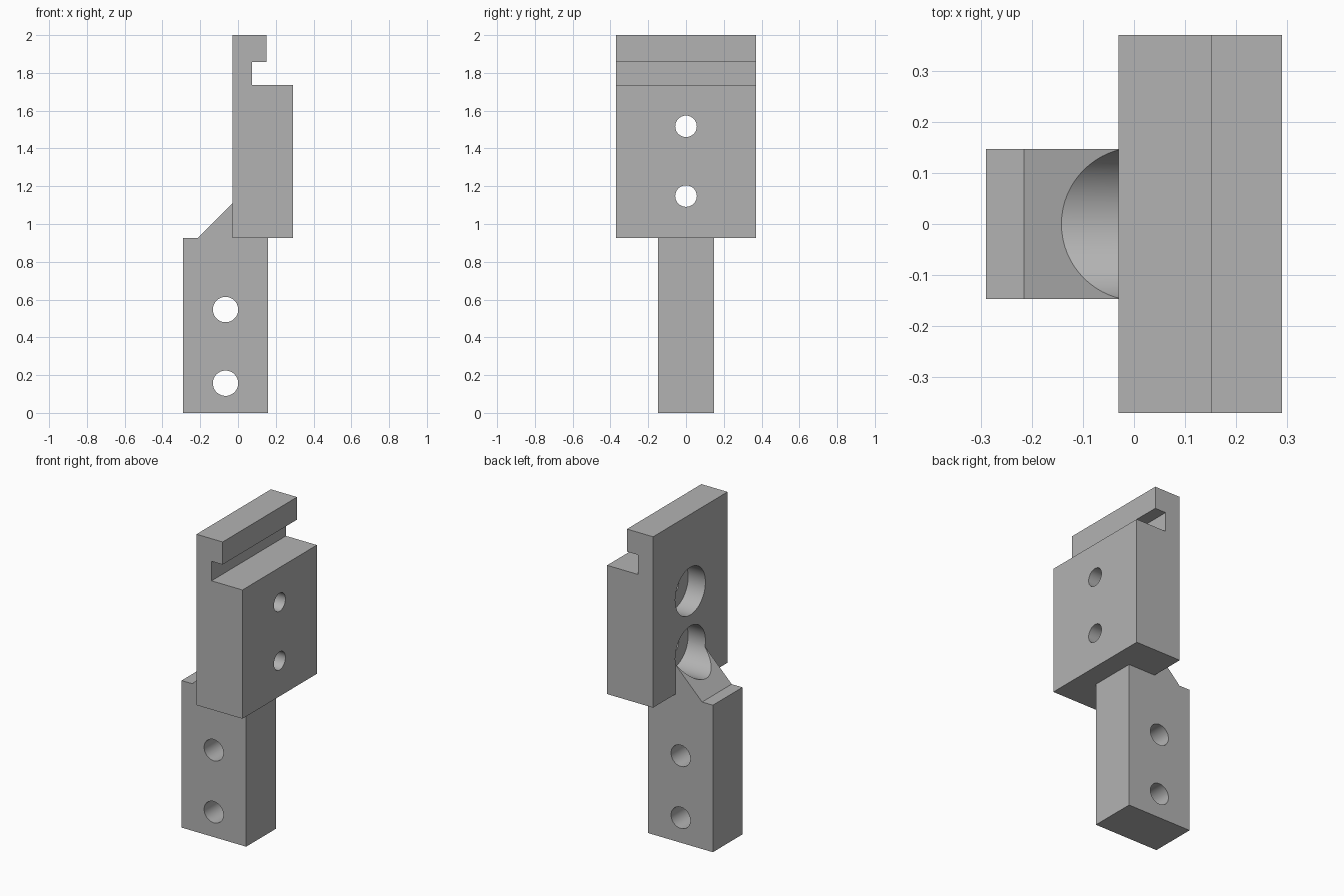
import bpy
import bmesh
from math import radians
from mathutils import Matrix

if "Cube" in bpy.data.objects:
    bpy.data.objects.remove(bpy.data.objects["Cube"])

grey = bpy.data.materials.new("plain grey")
grey.use_nodes = True
grey.diffuse_color = (0.45, 0.45, 0.45, 1)
grey.node_tree.nodes["Principled BSDF"].inputs["Base Color"].default_value = grey.diffuse_color


def add_object(name, bm):
    bmesh.ops.recalc_face_normals(bm, faces=bm.faces)
    mesh = bpy.data.meshes.new(name)
    bm.to_mesh(mesh)
    bm.free()
    mesh.materials.append(grey)
    obj = bpy.data.objects.new(name, mesh)
    bpy.context.collection.objects.link(obj)
    return obj


def extrude_profile(name, points, half_width):
    """Extrude an x-z outline symmetrically along y."""
    bm = bmesh.new()
    face = bm.faces.new([bm.verts.new((x, -half_width, z)) for x, z in points])
    result = bmesh.ops.extrude_face_region(bm, geom=[face])
    verts = [v for v in result["geom"] if isinstance(v, bmesh.types.BMVert)]
    bmesh.ops.translate(bm, verts=verts, vec=(0, 2 * half_width, 0))
    return add_object(name, bm)


def cylinder(name, axis, centre, radius, length):
    bm = bmesh.new()
    turn = Matrix.Rotation(radians(90), 4, "Y" if axis == "X" else "X")
    bmesh.ops.create_cone(bm, cap_ends=True, segments=64, radius1=radius,
                          radius2=radius, depth=length,
                          matrix=Matrix.Translation(centre) @ turn)
    return add_object(name, bm)


def combine(target, tool, operation):
    mod = target.modifiers.new(tool.name, "BOOLEAN")
    mod.operation = operation
    mod.solver = "EXACT"
    mod.object = tool
    tool.hide_render = True
    bpy.context.view_layer.objects.active = target
    bpy.ops.object.modifier_apply(modifier=mod.name)
    bpy.data.objects.remove(tool)


# Wide plate with a hooked groove along its top
back, front, base = -0.03, 0.29, 0.925
bracket = extrude_profile("mounting_bracket", [
    (back, base), (front, base), (front, 1.735), (0.075, 1.735),
    (0.075, 1.858), (0.152, 1.858), (0.152, 2), (back, 2)], 0.37)

# Narrow stem with a sloped shoulder running into the plate
stem = extrude_profile("stem", [
    (-0.29, 0), (0.16, 0), (0.16, base), (0.05, base), (0.05, 1.11),
    (back, 1.11), (-0.215, base), (-0.29, base)], 0.147)
combine(bracket, stem, "UNION")

# Counterbored screw holes through the plate
bore_floor = 0.09
for z in (1.148, 1.517):
    combine(bracket, cylinder("counterbore", "X", (bore_floor - 0.25, 0, z), 0.15, 0.5), "DIFFERENCE")
    combine(bracket, cylinder("screw_hole", "X", (0.2, 0, z), 0.057, 0.5), "DIFFERENCE")

# Plain cross holes through the stem
for z in (0.157, 0.547):
    combine(bracket, cylinder("cross_hole", "Y", (-0.066, 0, z), 0.067, 0.5), "DIFFERENCE")

bpy.ops.object.select_all(action="DESELECT")
bracket.select_set(True)
bpy.context.view_layer.objects.active = bracket
bpy.ops.object.shade_smooth_by_angle(angle=radians(30))
